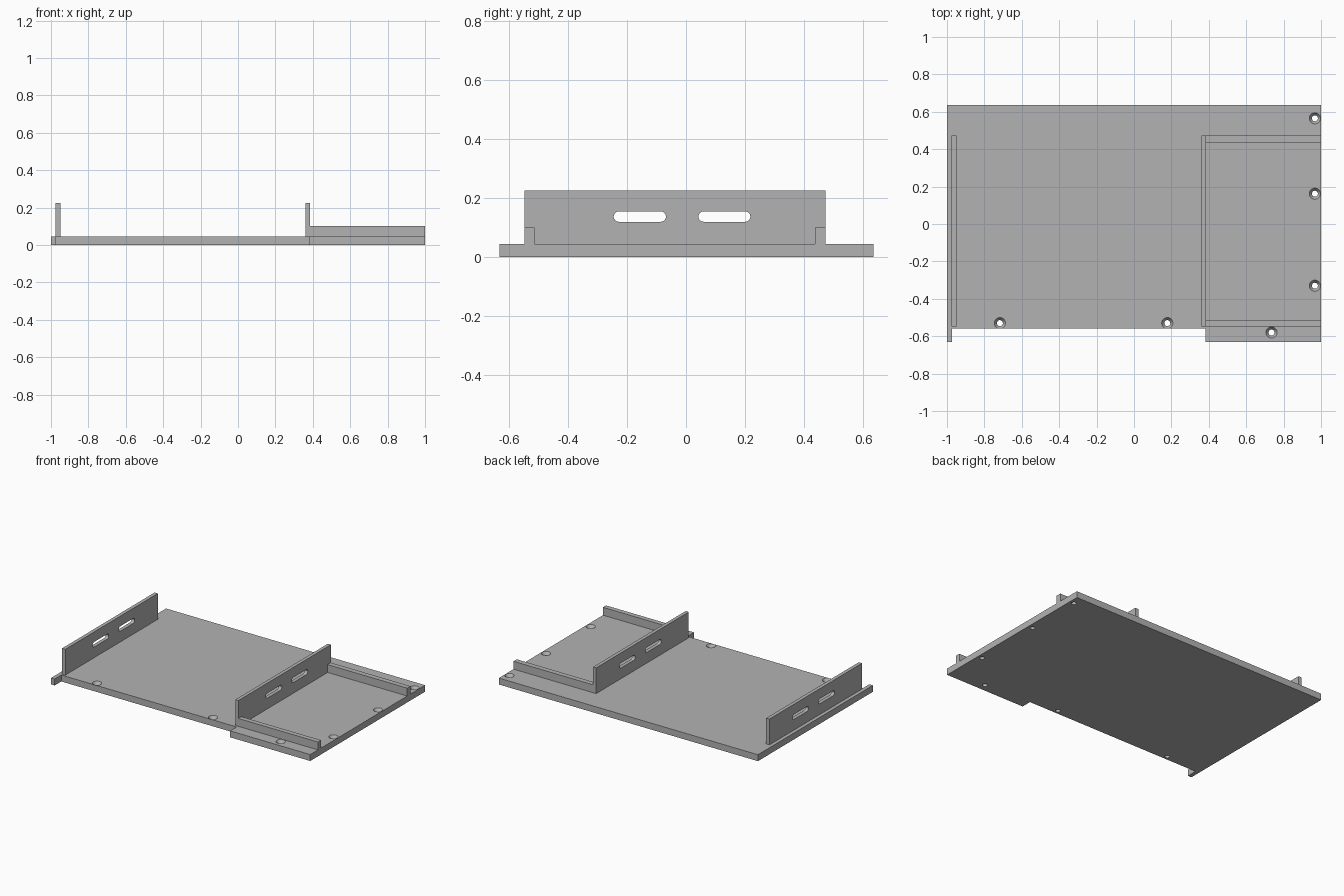
import bpy, bmesh, math

if "Cube" in bpy.data.objects:
    bpy.data.objects.remove(bpy.data.objects["Cube"])

T = 0.045            # plate thickness
WALL_TOP = 0.225
RAIL_TOP = 0.10
Y0, Y1 = -0.547, 0.473   # span of walls and rails

grey = bpy.data.materials.new("light_grey")
grey.diffuse_color = (0.45, 0.45, 0.45, 1)
grey.use_nodes = True
grey.node_tree.nodes["Principled BSDF"].inputs["Base Color"].default_value = grey.diffuse_color


def new_object(name, bm):
    bmesh.ops.recalc_face_normals(bm, faces=bm.faces)
    mesh = bpy.data.meshes.new(name)
    bm.to_mesh(mesh)
    bm.free()
    mesh.materials.append(grey)
    obj = bpy.data.objects.new(name, mesh)
    bpy.context.collection.objects.link(obj)
    return obj


def loft(bm, rings):
    """Closed solid through rings of equal point count."""
    rings = [[bm.verts.new(p) for p in ring] for ring in rings]
    n = len(rings[0])
    for a, b in zip(rings, rings[1:]):
        for i in range(n):
            j = (i + 1) % n
            bm.faces.new((a[i], a[j], b[j], b[i]))
    bm.faces.new(rings[0][::-1])
    bm.faces.new(rings[-1])


def box(name, x0, x1, y0, y1, z0, z1):
    bm = bmesh.new()
    corners = [(x0, y0), (x1, y0), (x1, y1), (x0, y1)]
    loft(bm, [[(x, y, z) for x, y in corners] for z in (z0, z1)])
    return new_object(name, bm)


def cut(obj, cutter):
    """Subtract the cutter, bake the result and drop the cutter."""
    cutter.hide_render = True
    mod = obj.modifiers.new("cut", 'BOOLEAN')
    mod.operation = 'DIFFERENCE'
    mod.solver = 'EXACT'
    mod.object = cutter
    bpy.context.view_layer.objects.active = obj
    bpy.ops.object.modifier_apply(modifier=mod.name)
    bpy.data.objects.remove(cutter)


# Base plate with a long notch along the front edge
outline = [(-1, -0.632), (-0.972, -0.632), (-0.972, -0.56), (0.382, -0.56),
           (0.382, -0.632), (1, -0.632), (1, 0.635), (-1, 0.635)]
bm = bmesh.new()
loft(bm, [[(x, y, z) for x, y in outline] for z in (0, T)])
plate = new_object("base_plate", bm)

# Countersunk screw holes
holes = [(0.967, 0.565), (0.967, 0.162), (0.967, -0.33),
         (0.735, -0.58), (0.178, -0.53), (-0.717, -0.53)]
profile = [(0.016, -0.02), (0.016, 0.025), (0.030, T), (0.030, T + 0.02)]
N = 32
bm = bmesh.new()
for hx, hy in holes:
    loft(bm, [[(hx + r * math.cos(2 * math.pi * i / N),
                hy + r * math.sin(2 * math.pi * i / N), z) for i in range(N)]
              for r, z in profile])
cut(plate, new_object("screw_hole_cutter", bm))


def slot_ring(x, y0, y1, zc, r, n=12):
    """Rounded slot outline in the yz plane."""
    pts = []
    for cy, start in ((y1 - r, -math.pi / 2), (y0 + r, math.pi / 2)):
        for i in range(n + 1):
            a = start + math.pi * i / n
            pts.append((x, cy + r * math.cos(a), zc + r * math.sin(a)))
    return pts


# Upright walls, each with two strap slots
for name, x0, x1 in (("left_wall", -0.975, -0.95), ("middle_wall", 0.362, 0.386)):
    wall = box(name, x0, x1, Y0, Y1, T, WALL_TOP)
    bm = bmesh.new()
    for y0, y1 in ((-0.245, -0.068), (0.042, 0.218)):
        loft(bm, [slot_ring(x, y0, y1, 0.137, 0.0175) for x in (x0 - 0.02, x1 + 0.02)])
    cut(wall, new_object("slot_cutter", bm))

# Low side rails of the right bay
box("front_rail", 0.386, 1, Y0, Y0 + 0.034, T, RAIL_TOP)
box("back_rail", 0.386, 1, Y1 - 0.036, Y1, T, RAIL_TOP)
